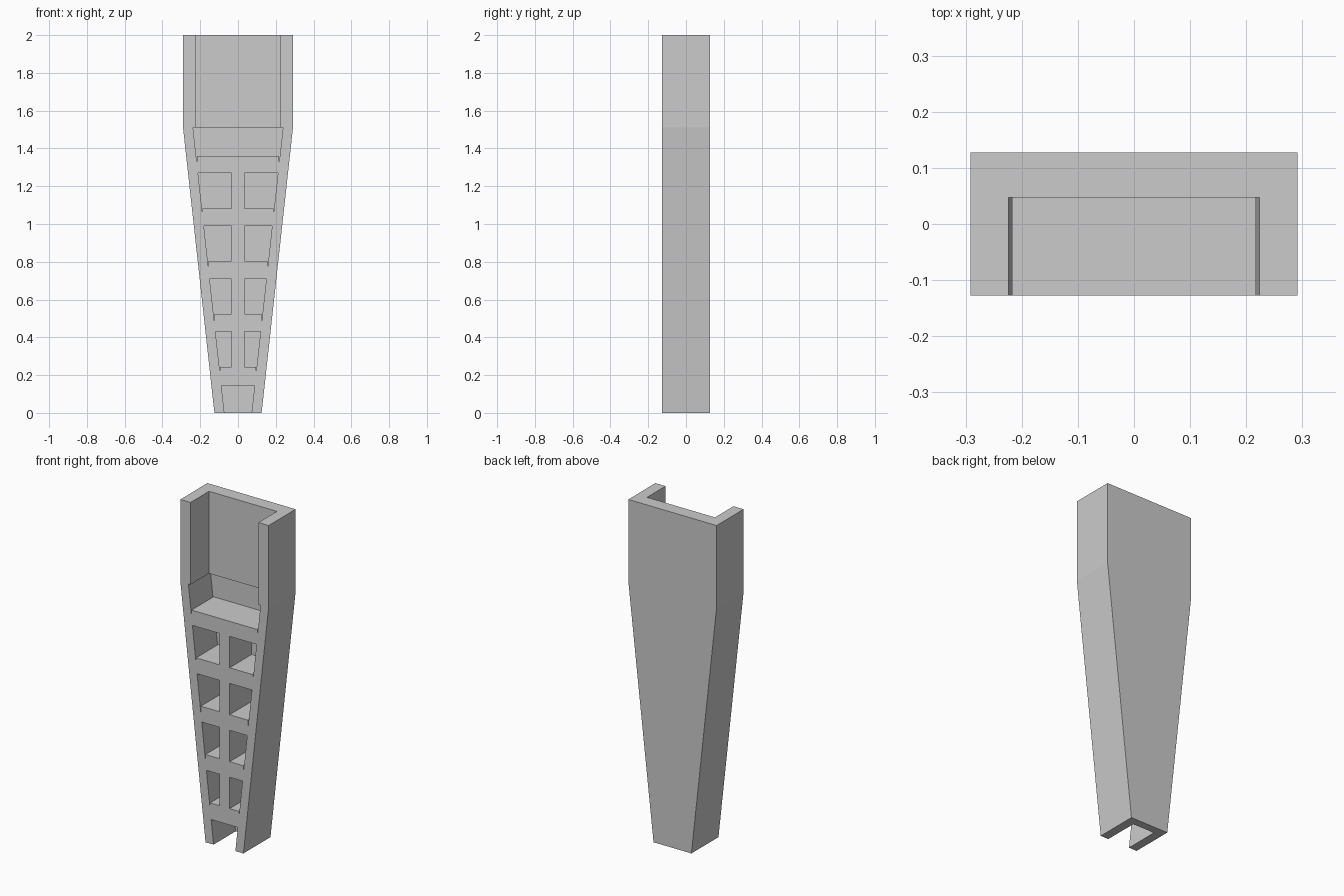
import bpy
import bmesh

cube = bpy.data.objects.get("Cube")
if cube:
    bpy.data.objects.remove(cube, do_unlink=True)

FRONT, BACK = -0.1275, 0.1275
BEND = 1.51          # height where the taper meets the straight socket
SPINE = 0.034        # half width of the central rib

grey = bpy.data.materials.new("plain_grey")
grey.use_nodes = True
grey.diffuse_color = (0.6, 0.6, 0.6, 1)
grey.node_tree.nodes["Principled BSDF"].inputs["Base Color"].default_value = (0.6, 0.6, 0.6, 1)


def prism(name, profile, y0, y1):
    """Extrude an (x, z) outline along y."""
    bm = bmesh.new()
    face = bm.faces.new([bm.verts.new((x, y0, z)) for x, z in profile])
    ext = bmesh.ops.extrude_face_region(bm, geom=[face])
    moved = [v for v in ext["geom"] if isinstance(v, bmesh.types.BMVert)]
    bmesh.ops.translate(bm, verts=moved, vec=(0, y1 - y0, 0))
    bmesh.ops.recalc_face_normals(bm, faces=bm.faces)
    mesh = bpy.data.meshes.new(name)
    bm.to_mesh(mesh)
    bm.free()
    mesh.materials.append(grey)
    obj = bpy.data.objects.new(name, mesh)
    bpy.context.collection.objects.link(obj)
    return obj


def mirrored(right):
    """Close a right-hand outline with its reflection."""
    return right + [(-x, z) for x, z in reversed(right)]


def wall(z):
    """Inner face of the tapered side walls."""
    return 0.072 + 0.11 * z


def pocket_edge(top, floor, notch):
    """Sloped wall side of a pocket, with the small wedge beside its floor."""
    return [(wall(top), top), (wall(notch), notch), (wall(notch), floor)]


# Tapered outer body
body = prism("tapered_leg", mirrored([(0.125, 0), (0.291, BEND), (0.291, 2)]), FRONT, BACK)

# Upper socket, the wide pocket under it and the open foot
cutters = [("socket_cutter", mirrored([(0.224, 2.1), (0.224, 1.49)]), 0.047),
           ("wide_pocket_cutter", mirrored(pocket_edge(BEND, 1.36, 1.32)), 0.08),
           ("foot_cutter", mirrored([(wall(0.145), 0.145), (wall(-0.1), -0.1)]), 0.08)]

# Paired pockets between the shelves, either side of the spine
for row in range(4):
    top = 1.27 - 0.28 * row
    floor = top - 0.187
    edge = pocket_edge(top, floor, floor - 0.037) + [(SPINE, floor), (SPINE, top)]
    for side in (1, -1):
        cutters.append(("pocket_cutter", [(side * x, z) for x, z in edge], 0.08))

# Carve every recess from the front
for name, profile, depth in cutters:
    cutter = prism(name, profile, FRONT - 0.1, depth)
    cutter.hide_render = True
    cutter.hide_set(True)
    mod = body.modifiers.new(name, "BOOLEAN")
    mod.operation = "DIFFERENCE"
    mod.solver = "EXACT"
    mod.object = cutter

# Bake the cuts and drop the helpers
bpy.context.view_layer.update()
baked = bpy.data.meshes.new_from_object(body.evaluated_get(bpy.context.evaluated_depsgraph_get()))
helpers = {mod.object for mod in body.modifiers}
body.modifiers.clear()
body.data = baked
baked.name = "tapered_leg"
for helper in helpers:
    bpy.data.objects.remove(helper, do_unlink=True)
